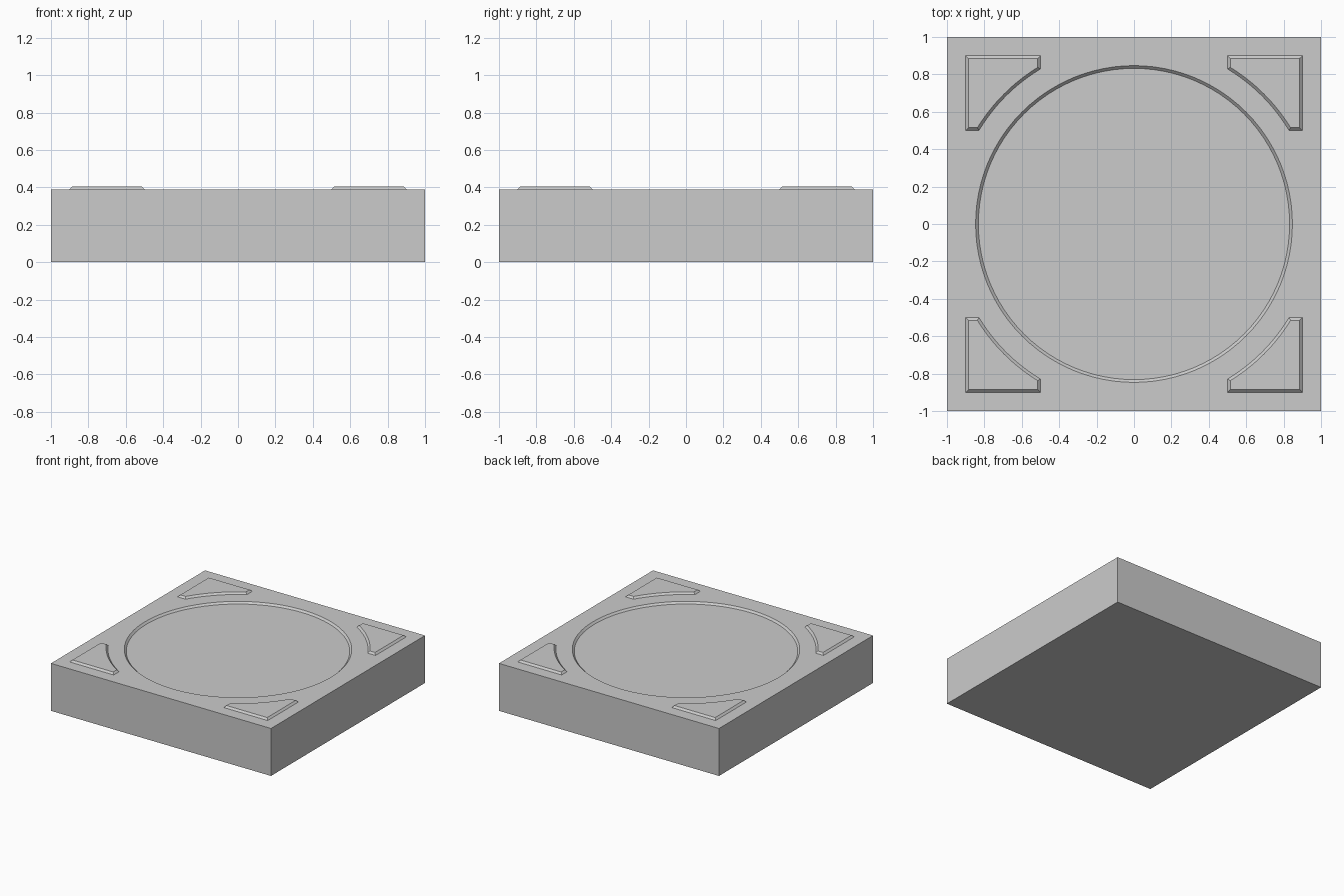
import bpy, bmesh
from math import sin, cos, asin, acos, pi

if "Cube" in bpy.data.objects:
    bpy.data.objects.remove(bpy.data.objects["Cube"])

TOP = 0.39      # height of the slab
STEP = 0.015    # relief height and chamfer width
N = 96          # sides of the round recess


def loft(name, rings, cap_bottom=True):
    """Skin a stack of matching counter-clockwise rings; close the ends."""
    bm = bmesh.new()
    loops = [[bm.verts.new((x, y, z)) for x, y in pts] for pts, z in rings]
    for a, b in zip(loops, loops[1:]):
        n = len(a)
        for i in range(n):
            j = (i + 1) % n
            bm.faces.new((a[i], a[j], b[j], b[i]))
    if cap_bottom:
        bm.faces.new(loops[0][::-1])
    bm.faces.new(loops[-1])
    mesh = bpy.data.meshes.new(name)
    bm.to_mesh(mesh)
    bm.free()
    ob = bpy.data.objects.new(name, mesh)
    bpy.context.collection.objects.link(ob)
    return ob


def circle(r):
    return [(r * cos(2 * pi * i / N), r * sin(2 * pi * i / N)) for i in range(N)]


def square(h):
    return [(h * x / max(abs(x), abs(y)), h * y / max(abs(x), abs(y)))
            for x, y in circle(1)]


def pad_outline(d):
    """Corner pad with a concave arc, inset by d."""
    lo, hi, r = 0.50 + d, 0.90 - d, 0.968 + d
    a0, a1, n = asin(lo / r), acos(lo / r), 20
    arc = [(r * cos(a1 + (a0 - a1) * i / n), r * sin(a1 + (a0 - a1) * i / n))
           for i in range(n + 1)]
    return arc + [(hi, lo), (hi, hi), (lo, hi)]


# Slab with shallow chamfered round recess
loft("slab", [(square(1), 0), (square(1), TOP),
              (circle(0.847), TOP), (circle(0.847 - STEP), TOP - STEP)])

# Four raised corner pads, turned about the centre
for k in range(4):
    pad = loft(f"corner_pad_{k + 1}",
               [(pad_outline(0), TOP), (pad_outline(STEP), TOP + STEP)], False)
    pad.rotation_euler.z = k * pi / 2

# Smooth the curves, keep edges crisp
for ob in bpy.context.collection.objects:
    ob.select_set(True)
    bpy.context.view_layer.objects.active = ob
bpy.ops.object.shade_smooth_by_angle(angle=pi / 9)
